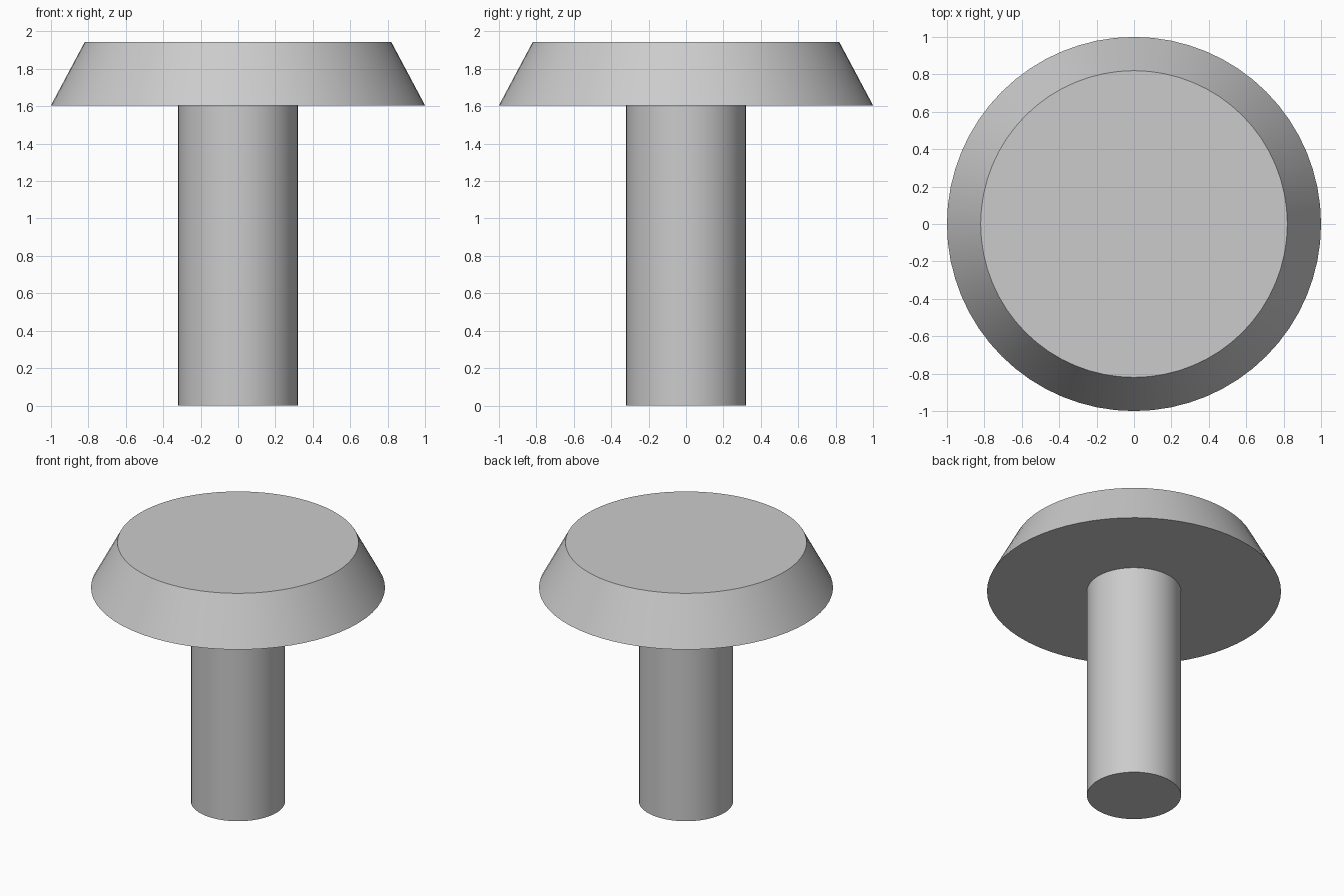
import bpy, bmesh
from math import radians, cos, sin, tau

cube = bpy.data.objects.get("Cube")
if cube:
    bpy.data.objects.remove(cube, do_unlink=True)

SEGMENTS = 64

# Single plain grey material
grey = bpy.data.materials.new("light grey")
grey.use_nodes = True
colour = (0.6, 0.6, 0.6, 1)
grey.diffuse_color = colour
grey.node_tree.nodes["Principled BSDF"].inputs["Base Color"].default_value = colour


def lathe(name, profile):
    """Revolve (radius, height) points around z and cap both ends."""
    bm = bmesh.new()
    rings = []
    for radius, z in profile:
        angles = [tau * i / SEGMENTS for i in range(SEGMENTS)]
        rings.append([bm.verts.new((radius * cos(a), radius * sin(a), z)) for a in angles])
    for low, high in zip(rings, rings[1:]):
        for i in range(SEGMENTS):
            j = (i + 1) % SEGMENTS
            bm.faces.new((low[i], low[j], high[j], high[i]))
    bm.faces.new(rings[0][::-1])
    bm.faces.new(rings[-1])
    bmesh.ops.recalc_face_normals(bm, faces=bm.faces)
    mesh = bpy.data.meshes.new(name)
    bm.to_mesh(mesh)
    bm.free()
    mesh.materials.append(grey)
    obj = bpy.data.objects.new(name, mesh)
    bpy.context.collection.objects.link(obj)
    bpy.ops.object.select_all(action="DESELECT")
    obj.select_set(True)
    bpy.context.view_layer.objects.active = obj
    bpy.ops.object.shade_smooth_by_angle(angle=radians(30))
    return obj


# Round shaft widening into a flat-bottomed, tapered head
lathe("shaft_and_tapered_head", [(0.32, 0), (0.32, 1.605), (1, 1.605), (0.82, 1.943)])
